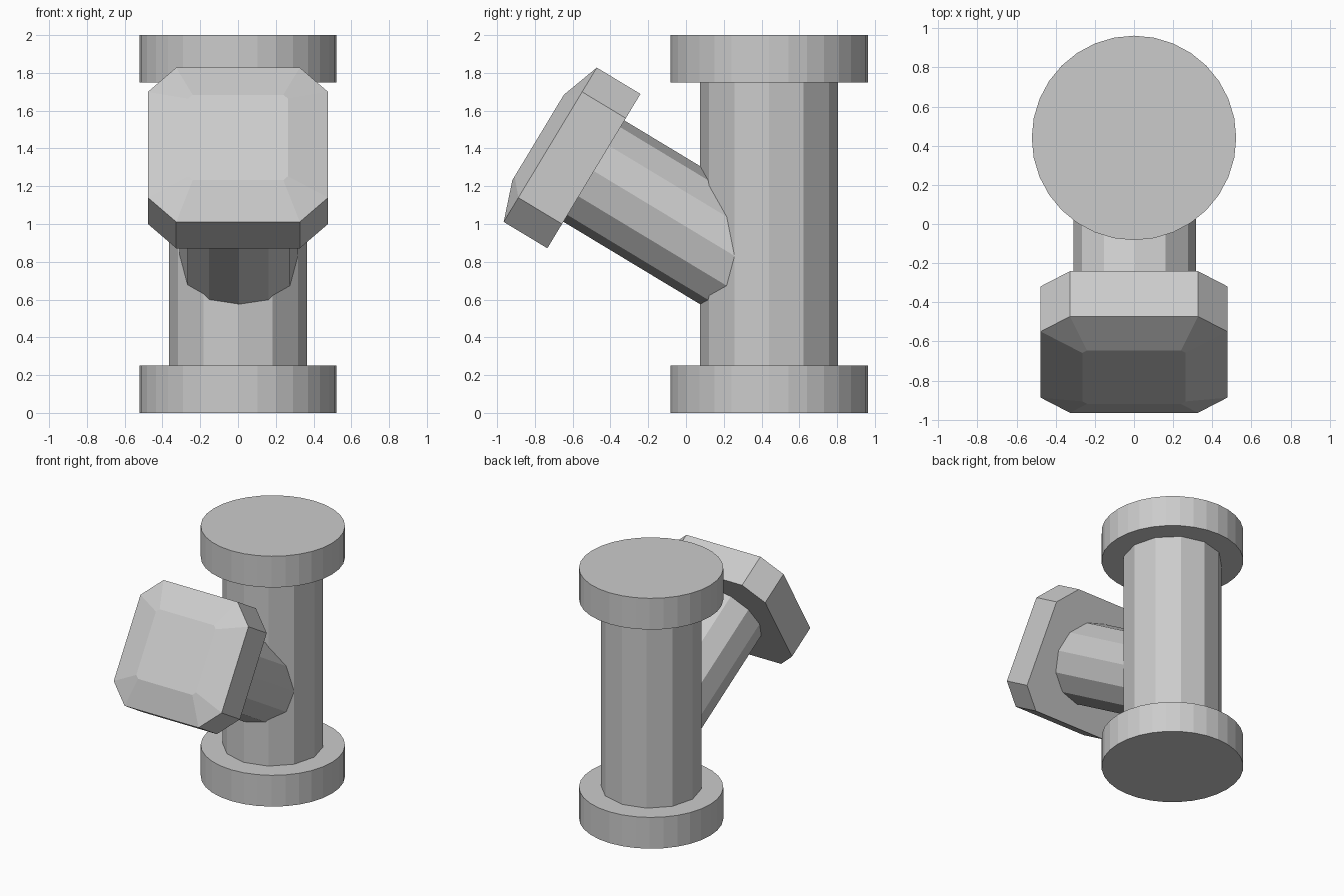
import bpy, bmesh
from math import radians
from mathutils import Matrix

if "Cube" in bpy.data.objects:
    bpy.data.objects.remove(bpy.data.objects["Cube"])

PIPE_Y = 0.44                    # upright pipe axis
CAP_AT = (0.0, -0.4875, 1.28)    # centre of the cap's underside
TILT = Matrix.Translation(CAP_AT) @ Matrix.Rotation(radians(58.9), 4, 'X')


def add_object(name, bm, matrix):
    bmesh.ops.recalc_face_normals(bm, faces=bm.faces)
    mesh = bpy.data.meshes.new(name)
    bm.to_mesh(mesh)
    bm.free()
    obj = bpy.data.objects.new(name, mesh)
    obj.matrix_world = matrix
    bpy.context.collection.objects.link(obj)
    return obj


def cylinder(name, radius, z0, z1, sides, matrix):
    bm = bmesh.new()
    bmesh.ops.create_cone(bm, cap_ends=True, segments=sides,
                          radius1=radius, radius2=radius, depth=z1 - z0,
                          matrix=Matrix.Translation((0, 0, (z0 + z1) / 2)))
    return add_object(name, bm, matrix)


def clipped_square(half, clip):
    a, b = half, half - clip
    return [(a, -b), (a, b), (b, a), (-b, a), (-a, b), (-a, -b), (-b, -a), (b, -a)]


def loft(name, layers, matrix):
    bm = bmesh.new()
    rings = [[bm.verts.new((x, y, z)) for x, y in clipped_square(half, clip)]
             for half, clip, z in layers]
    for low, high in zip(rings, rings[1:]):
        for i in range(8):
            j = (i + 1) % 8
            bm.faces.new((low[i], low[j], high[j], high[i]))
    bm.faces.new(rings[0][::-1])
    bm.faces.new(rings[-1])
    return add_object(name, bm, matrix)


# Upright pipe with a flange at each end
upright = Matrix.Translation((0, PIPE_Y, 0))
cylinder("main_pipe", 0.366, 0.25, 1.75, 12, upright)
for name, z in (("bottom_flange", 0.0), ("top_flange", 1.75)):
    cylinder(name, 0.5225, z, z + 0.25, 32, upright)

# Slanted branch running into the upright pipe
cylinder("branch_pipe", 0.313, -1.05, 0.0, 12,
         Matrix.Translation((0.004, 0, 0)) @ TILT)

# Clipped-corner cap with a raised bevelled face
loft("branch_cap", [(0.477, 0.15, 0.0), (0.477, 0.15, 0.27), (0.264, 0.024, 0.345)], TILT)
